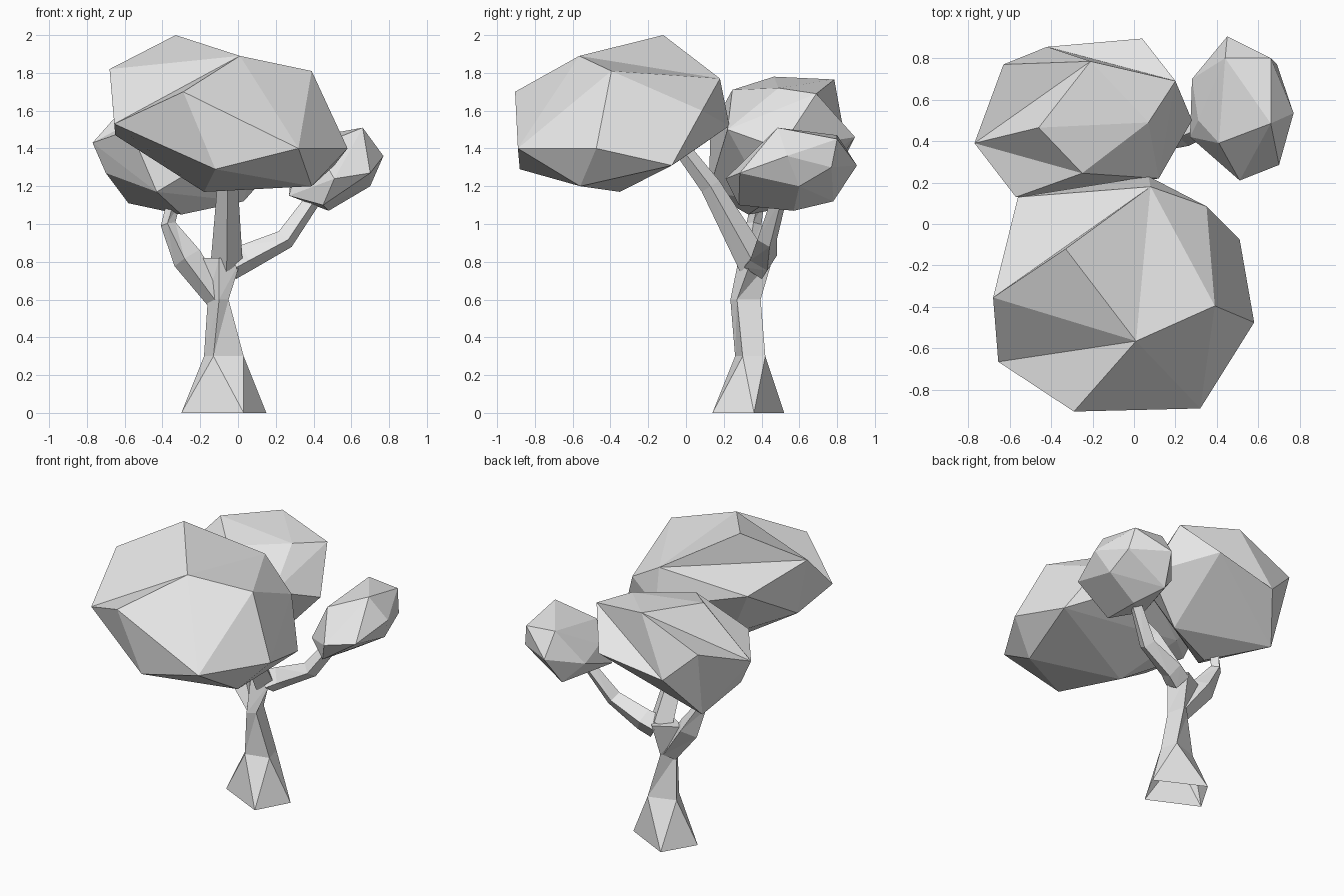
import bpy
import bmesh
from mathutils import Vector
from math import cos, sin, tau

default_cube = bpy.data.objects.get("Cube")
if default_cube:
    bpy.data.objects.remove(default_cube, do_unlink=True)


def make_material(name, colour):
    material = bpy.data.materials.new(name)
    material.use_nodes = True
    material.diffuse_color = colour
    material.node_tree.nodes["Principled BSDF"].inputs["Base Color"].default_value = colour
    return material


pale_grey = make_material("pale_grey", (0.8, 0.8, 0.8, 1))


def finish(name, bm):
    """Turn a bmesh into a flat-shaded object with outward normals."""
    bmesh.ops.recalc_face_normals(bm, faces=bm.faces[:])
    mesh = bpy.data.meshes.new(name)
    bm.to_mesh(mesh)
    bm.free()
    mesh.materials.append(pale_grey)
    obj = bpy.data.objects.new(name, mesh)
    bpy.context.scene.collection.objects.link(obj)
    return obj


def fold(bm, start, end):
    """Turn the edge lying between two corners so that it joins them as a valley."""
    wanted = {start, end}
    for edge in bm.edges:
        opposite = {v for face in edge.link_faces for v in face.verts} - set(edge.verts)
        if opposite == wanted:
            bmesh.utils.edge_rotate(edge, False)
            return


def faceted_clump(name, corners, folds=()):
    """Wrap a faceted hull around the corners of a leaf clump, then crease it inward."""
    bm = bmesh.new()
    verts = [bm.verts.new(corner) for corner in corners]
    result = bmesh.ops.convex_hull(bm, input=verts)
    loose = [v for v in result["geom_interior"] if isinstance(v, bmesh.types.BMVert)]
    bmesh.ops.delete(bm, geom=loose, context="VERTS")
    bmesh.ops.triangulate(bm, faces=bm.faces[:])
    for start, end in folds:
        fold(bm, verts[start], verts[end])
    return finish(name, bm)


def skin_rings(name, rings):
    """Join equal-sided rings of points into a tube, open below and capped above."""
    bm = bmesh.new()
    loops = [[bm.verts.new(point) for point in ring] for ring in rings]
    sides = len(loops[0])
    for lower, upper in zip(loops, loops[1:]):
        for i in range(sides):
            j = (i + 1) % sides
            bm.faces.new((lower[i], lower[j], upper[j]))
            bm.faces.new((lower[i], upper[j], upper[i]))
    bm.faces.new(loops[-1])
    return finish(name, bm)


def branch(name, path, radii, sides=4):
    """Sweep a tapering polygon along a bent path."""
    points = [Vector(p) for p in path]
    rings = []
    for i, point in enumerate(points):
        before = points[max(i - 1, 0)]
        after = points[min(i + 1, len(points) - 1)]
        along = (after - before).normalized()
        across = along.cross(Vector((0, 1, 0.3))).normalized()
        up = along.cross(across)
        rings.append([point + radii[i] * (across * cos(tau * k / sides) + up * sin(tau * k / sides))
                      for k in range(sides)])
    return skin_rings(name, rings)


# Trunk: four-cornered flared foot, narrow waist and wider fork
trunk_sections = {
    0: [(-.3, .3), (.03, .14), (.15, .36), (-.17, .52)],
    .3: [(-.18, .36), (-.13, .26), (.03, .3), (0, .42)],
    .6: [(-.16, .33), (-.1, .235), (-.05, .27), (-.08, .395)],
    .82: [(-.24, .36), (-.1, .28), (.02, .35), (-.06, .46)],
}
skin_rings("trunk", [[(x, y, height) for x, y in section]
                     for height, section in trunk_sections.items()])

# Three branches, one to each leaf clump
branch("right_branch",
       [(-.11, .33, .6), (-.27, .35, .82), (-.37, .36, 1), (-.34, .38, 1.12)],
       [.06, .08, .04, .035])
branch("front_branch",
       [(-.06, .36, .79), (-.055, .13, 1.2), (-.05, 0, 1.37)],
       [.085, .055, .045])
branch("left_branch",
       [(-.04, .38, .78), (.04, .41, .82), (.25, .43, .92), (.42, .5, 1.16)],
       [.08, .075, .055, .04])

# Large leaf clump over the front
faceted_clump("front_leaves", [
    (-.33, -.12, 2), (.01, -.565, 1.89), (.39, -.395, 1.81), (-.68, -.355, 1.82),
    (.08, .18, 1.77), (-.56, .13, 1.72), (-.29, -.905, 1.7), (-.655, -.665, 1.53),
    (.58, -.475, 1.4), (.32, -.89, 1.4), (-.12, -.88, 1.29), (.51, -.075, 1.31),
    (.35, .085, 1.6), (.07, .23, 1.52), (-.65, -.29, 1.47), (.39, -.56, 1.2),
    (-.18, -.35, 1.17), (-.35, 0, 1.36),
], folds=[(3, 4), (3, 1), (1, 7), (1, 4)])

# Medium leaf clump at the back right
faceted_clump("right_leaves", [
    (-.46, .465, 1.78), (-.21, .785, 1.765), (.2, .69, 1.69), (.07, .49, 1.72),
    (-.25, .245, 1.71), (.04, .895, 1.46), (-.42, .855, 1.38), (-.63, .77, 1.58),
    (-.77, .39, 1.43), (-.57, .13, 1.5), (.28, .5, 1.4), (.12, .22, 1.5),
    (-.7, .4, 1.27), (-.43, .12, 1.17), (-.58, .65, 1.11), (-.3, .33, 1.05),
    (.03, .43, 1.12),
], folds=[(8, 1), (8, 4), (7, 2), (2, 6)])

# Small leaf clump on the left
faceted_clump("left_leaves", [
    (.66, .485, 1.51), (.77, .535, 1.36), (.7, .285, 1.27), (.51, .21, 1.24),
    (.41, .39, 1.41), (.44, .8, 1.47), (.66, .8, 1.45), (.69, .77, 1.3),
    (.45, .905, 1.31), (.28, .7, 1.25), (.48, .57, 1.07), (.7, .6, 1.2),
    (.45, .28, 1.1), (.4, .78, 1.12), (.27, .42, 1.15), (.31, .5, 1.3),
])
